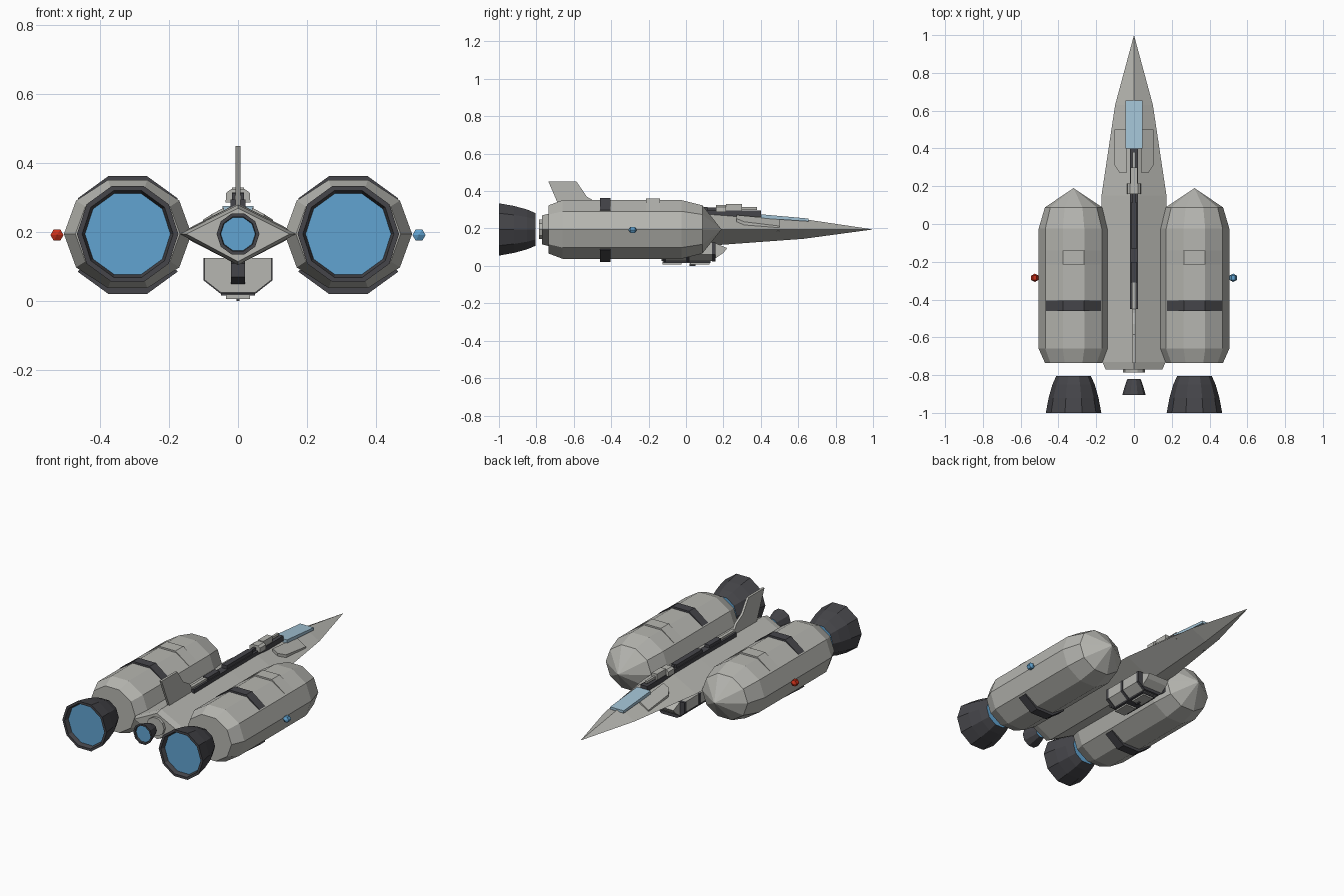
import bpy, bmesh
from math import sin, cos, radians

cube = bpy.data.objects.get("Cube")
if cube:
    bpy.data.objects.remove(cube)


def material(name, r, g, b):
    m = bpy.data.materials.new(name)
    m.use_nodes = True
    m.diffuse_color = (r, g, b, 1)
    m.node_tree.nodes["Principled BSDF"].inputs["Base Color"].default_value = (r, g, b, 1)
    return m


hull = material("hull_grey", .47, .47, .44)
dark = material("dark_grey", .06, .06, .068)
glow = material("engine_blue", .12, .37, .64)
glass = material("canopy_blue", .36, .54, .66)
red = material("signal_red", .6, .03, .01)
MID = .195  # height of the hull centreline


def finish(name, bm, *mats):
    bmesh.ops.remove_doubles(bm, verts=bm.verts, dist=.0005)
    bmesh.ops.recalc_face_normals(bm, faces=bm.faces)
    me = bpy.data.meshes.new(name)
    bm.to_mesh(me)
    bm.free()
    for m in mats:
        me.materials.append(m)
    ob = bpy.data.objects.new(name, me)
    bpy.context.collection.objects.link(ob)
    return ob


def loft(name, sections, sides, *mats, x=0, z=MID):
    """Skin rings given as (y, half width, height above, depth below)."""
    bm = bmesh.new()
    rings = []
    for y, w, up, down in sections:
        ring = []
        for i in range(sides):
            a = radians(360 * i / sides)
            s = sin(a)
            ring.append(bm.verts.new((x + w * cos(a), y, z + s * (up if s > 0 else down))))
        rings.append(ring)
    for p, q in zip(rings, rings[1:]):
        for i in range(sides):
            j = (i + 1) % sides
            bm.faces.new((p[i], p[j], q[j], q[i]))
    for ring in (rings[0], rings[-1]):
        bm.faces.new(ring).material_index = len(mats) - 1
    return finish(name, bm, *mats)


def extrude(name, pts, axis, a, b, mat):
    """Prism from an outline, along x (outline in y, z) or y (outline in x, z)."""
    bm = bmesh.new()
    def place(p, d):
        return (d, p[0], p[1]) if axis == "x" else (p[0], d, p[1])
    lo = [bm.verts.new(place(p, a)) for p in pts]
    hi = [bm.verts.new(place(p, b)) for p in pts]
    bm.faces.new(lo)
    bm.faces.new(hi)
    for i in range(len(pts)):
        j = (i + 1) % len(pts)
        bm.faces.new((lo[i], lo[j], hi[j], hi[i]))
    return finish(name, bm, mat)


def box(name, half, y0, y1, z0, z1, mat, x=0):
    pts = [(y0, z0), (y1, z0), (y1, z1), (y0, z1)]
    return extrude(name, pts, "x", x - half, x + half, mat)


def bell(name, profile, x=0):
    return loft(name, [(y, r, r, r) for y, r in profile], 10, dark, glow, x=x)


# Diamond-section fuselage
body = [(1, 0, 0, 0), (.63, .1, .055, .05), (.15, .172, .09, .085),
        (-.1, .175, .09, .09), (-.73, .168, .085, .09), (-.77, .15, .075, .08)]
loft("fuselage", body, 4, hull)
loft("tail_flange", [(y, .058, .055, .055) for y in (-.765, -.785)], 10, hull)
bell("centre_engine_bell", [(-.82, .035), (-.86, .049), (-.905, .062),
                            (-.905, .052), (-.895, .05)])

# Tail fin
fin = [(-.65, .25), (-.735, .45), (-.585, .45), (-.53, .37), (-.47, .335), (-.42, .26)]
extrude("tail_fin", fin, "x", -.007, .007, hull)

# Canopy
extrude("canopy", [(.4, .255), (.655, .238), (.655, .253), (.4, .276)], "x", -.045, .045, glass)

# Spine rail and turret
box("spine_rail", .022, -.45, .4, .265, .295, dark)
box("spine_housing", .017, -.13, .115, .29, .315, dark)
box("rear_spine_housing", .017, -.31, -.2, .29, .312, dark)
box("spine_conduit", .01, -.45, -.31, .29, .308, hull)
extrude("turret_collar", [(-.036, .287), (.036, .287), (.034, .315), (.02, .325),
                          (-.02, .325), (-.034, .315)], "y", .16, .215, hull)
box("turret_block", .018, .215, .3, .295, .33, hull)
box("turret_barrel", .007, .29, .38, .3, .314, hull)
box("turret_link", .008, .11, .165, .29, .312, dark)

# Parts on each side
for side, label in ((1, "left"), (-1, "right")):
    cx = side * .32

    # Nacelle shell
    outline = [(.19, 0), (.088, .82), (-.025, 1), (-.66, 1), (-.735, .82)]
    loft(label + "_nacelle", [(y, .185 * k, .165 * k, .165 * k) for y, k in outline],
         10, hull, x=cx)
    bell(label + "_engine_bell", [(-.805, .092), (-.85, .112), (-.92, .132), (-1, .147),
                                  (-1, .132), (-.975, .124)], cx)

    # Raised bands over and under the nacelle
    def band(name, flip, y0, y1, r, mat):
        arc = [radians(a) for a in (36, 72, 108, 144)]
        pts = [(cx + r * cos(a), MID - .003 + flip * r * sin(a)) for a in arc]
        pts += [(cx + .14 * cos(a), MID + flip * .14 * sin(a)) for a in reversed(arc)]
        extrude(label + name, pts, "y", y0, y1, mat)
    band("_top_band", 1, -.46, -.405, .18, dark)
    band("_bottom_band", -1, -.46, -.405, .18, dark)
    band("_top_panel", 1, -.215, -.14, .178, hull)

    # Signal light
    lamp = [(-.307, 0), (-.297, .019), (-.273, .019), (-.263, 0)]
    loft(label + "_signal_light", [(y, r, r, r) for y, r in lamp], 6,
         glow if side > 0 else red, x=side * .525, z=.192)

    # Flank plate lying on the sloping nose
    bm = bmesh.new()
    corners = [(.04, .5, .25), (.102, .5, .213), (.102, .31, .236), (.075, .27, .253),
               (.04, .27, .272)]
    top = [bm.verts.new((side * x, y, z)) for x, y, z in corners]
    low = [bm.verts.new((side * x, y, z - .03)) for x, y, z in corners]
    bm.faces.new(top)
    bm.faces.new(low)
    for i in range(len(top)):
        j = (i + 1) % len(top)
        bm.faces.new((top[i], top[j], low[j], low[i]))
    finish(label + "_flank_plate", bm, hull)


# Belly pod
def pod_outline(k):
    return [(x * k, .115 + (z - .115) * k) for x, z in
            ((-.097, .125), (-.097, .062), (-.05, .025), (.05, .025), (.097, .062), (.097, .125))]


extrude("belly_pod", pod_outline(1), "y", -.13, .15, hull)
extrude("pod_nose", [(.15, .125), (.22, .095), (.2, .07), (.15, .035)], "x", -.07, .07, hull)
extrude("pod_tail", [(-.13, .12), (-.19, .11), (-.19, .07), (-.13, .05)], "x", -.02, .02, dark)
for i, y in enumerate((-.125, 0, .14)):
    extrude("pod_hoop_%d" % (i + 1), pod_outline(1.03), "y", y, y + .018, dark)
box("pod_keel", .05, -.12, .13, .016, .03, dark)
for y in (-.125, .025):
    box("pod_skid", .035, y, y + .1, .007, .02, hull)
box("pod_probe", .005, .02, .05, 0, .012, dark)
